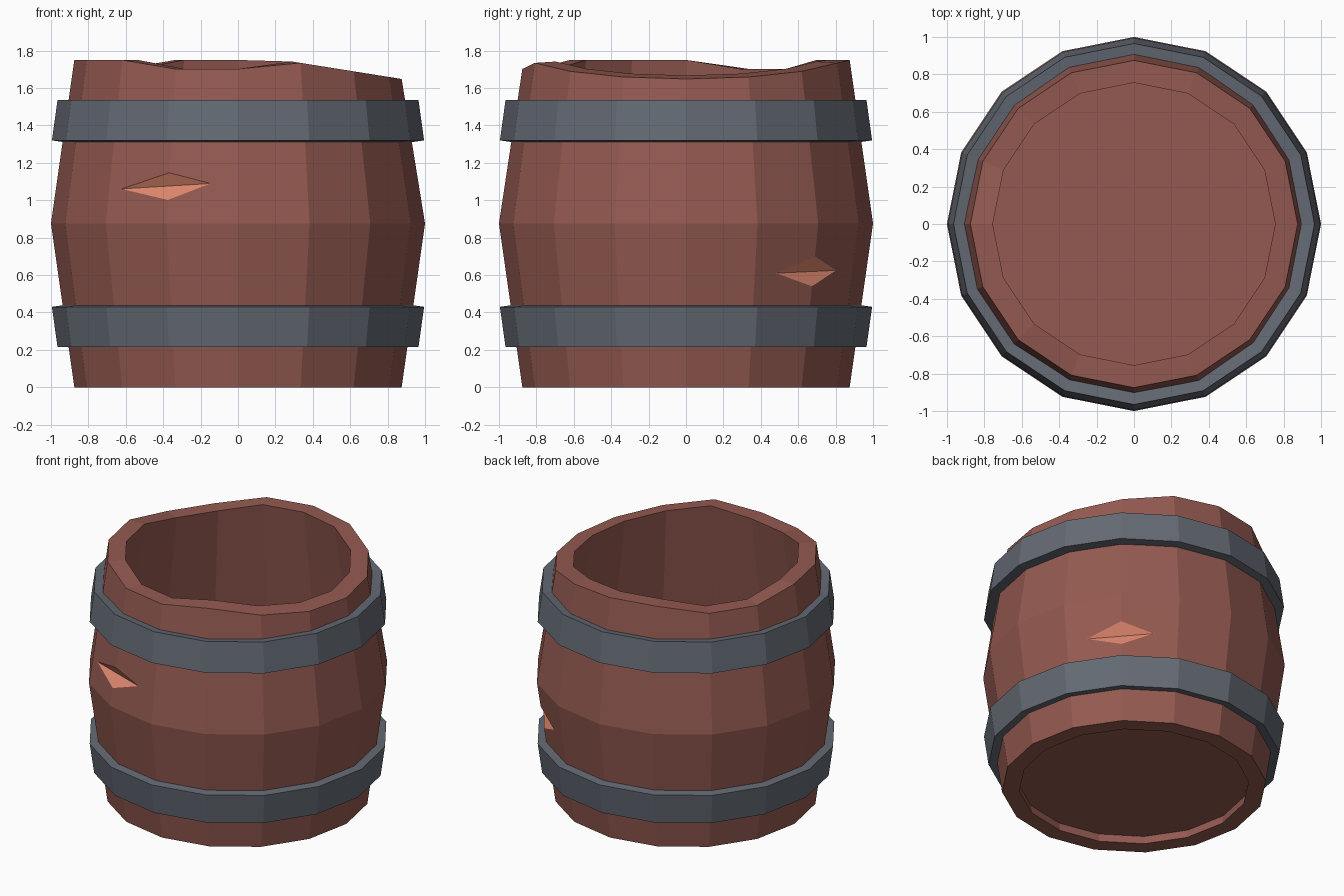
import bpy, bmesh
from math import cos, sin, pi, radians
from mathutils import Vector

SIDES = 16
STEP = 2 * pi / SIDES

old = bpy.data.objects.get("Cube")
if old:
    bpy.data.objects.remove(old)


def material(name, rgb):
    m = bpy.data.materials.new(name)
    m.use_nodes = True
    m.diffuse_color = (*rgb, 1)
    m.node_tree.nodes["Principled BSDF"].inputs["Base Color"].default_value = (*rgb, 1)
    return m


wood = material("dark wood", (0.296, 0.102, 0.082))
iron = material("iron", (0.127, 0.144, 0.174))
fresh = material("splintered wood", (0.745, 0.246, 0.156))


def finish(bm, name, *mats):
    bmesh.ops.recalc_face_normals(bm, faces=bm.faces)
    mesh = bpy.data.meshes.new(name)
    bm.to_mesh(mesh)
    bm.free()
    for m in mats:
        mesh.materials.append(m)
    ob = bpy.data.objects.new(name, mesh)
    bpy.context.collection.objects.link(ob)
    return ob


def lathe(name, profile, mat, height=lambda i, x, z: z):
    """Revolve a closed (radius, z) profile into a faceted ring."""
    bm = bmesh.new()
    rings = []
    for i in range(SIDES):
        c, s = cos(i * STEP), sin(i * STEP)
        rings.append([bm.verts.new((r * c, r * s, height(i, r * c, z))) for r, z in profile])
    n = len(profile)
    for i in range(SIDES):
        a, b = rings[i], rings[(i + 1) % SIDES]
        for j in range(n):
            k = (j + 1) % n
            bm.faces.new((a[j], b[j], b[k], a[k]))
    return finish(bm, name, mat)


# Staves: bulging wall with a worn, slanted rim
def worn_rim(i, x, z):
    if z < 1.7:
        return z
    chip = 0.048 if i in (6, 7, 11, 12) else 0
    return z - max(chip, 0.159 * x - 0.0375)


wall = [(0.875, 0), (1, 0.875), (0.875, 1.75), (0.755, 1.75), (0.88, 0.875), (0.76, 0)]
staves = lathe("barrel_staves", wall, wood, worn_rim)

# Iron hoops, mirrored about the middle
lower = [(0.965, 0.215), (0.995, 0.43), (0.925, 0.44), (0.895, 0.225)]
lathe("lower_hoop", lower, iron)
lathe("upper_hoop", [(r, 1.75 - z) for r, z in lower], iron)

# Recessed floor
bm = bmesh.new()
bmesh.ops.create_cone(bm, cap_ends=True, segments=SIDES, radius1=0.772, radius2=0.782, depth=0.08)
bmesh.ops.translate(bm, verts=bm.verts, vec=(0, 0, 0.1))
finish(bm, "barrel_floor", wood)


# Splintered notches cut into the staves
def on_wall(deg, z):
    a = radians(deg)
    r = 1 - 0.125 * abs(z - 0.875) / 0.875
    r *= cos(STEP / 2) / cos(a % STEP - STEP / 2)
    return Vector((r * cos(a), r * sin(a), z))


def notch(start, end, top, bottom):
    left, right = on_wall(*start), on_wall(*end)
    mid = (left + right) / 2
    bm = bmesh.new()
    pts = [(left, 1.01), (right, 1.01), (on_wall(*top), 1.6), (on_wall(*bottom), 1.6)]
    v = [bm.verts.new(mid + (p - mid) * f) for p, f in pts]
    for skip in range(4):
        bm.faces.new([v[j] for j in range(4) if j != skip])
    cutter = finish(bm, "notch_cutter", fresh)
    cutter.hide_render = True
    mod = staves.modifiers.new("notch", "BOOLEAN")
    mod.operation = "DIFFERENCE"
    mod.solver = "EXACT"
    mod.material_mode = "TRANSFER"
    mod.object = cutter
    bpy.context.view_layer.objects.active = staves
    bpy.ops.object.modifier_apply(modifier=mod.name)
    bpy.data.objects.remove(cutter)


notch((-131, 1.06), (-98.4, 1.09), (-112.5, 1.15), (-112.5, 1.0))
notch((30.6, 0.61), (58, 0.625), (45, 0.7), (45, 0.54))
